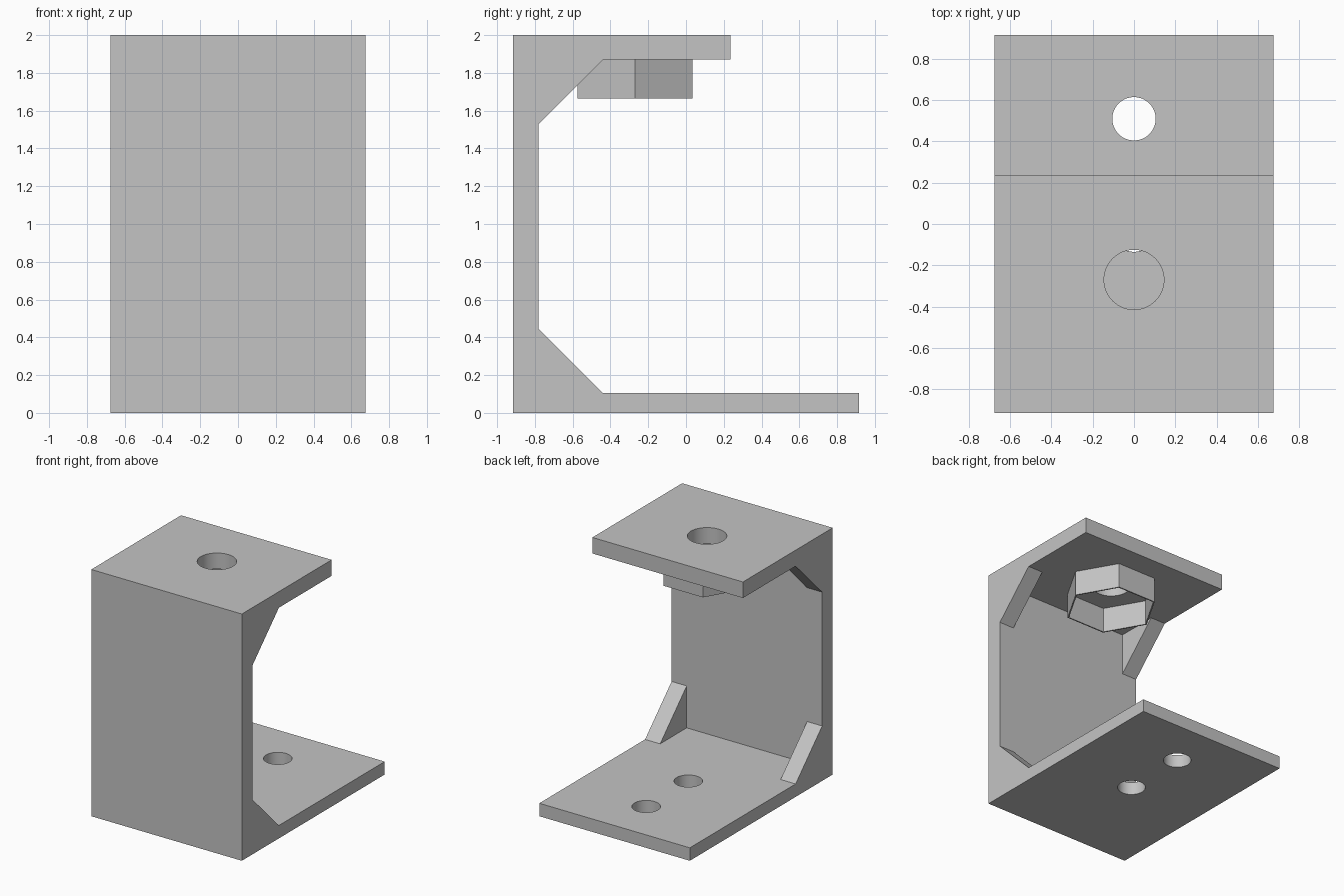
import bpy
import bmesh
from math import radians, tau, cos, sin

if "Cube" in bpy.data.objects:
    bpy.data.objects.remove(bpy.data.objects["Cube"], do_unlink=True)

GREY = (0.55, 0.55, 0.55, 1)
metal = bpy.data.materials.new("plain grey metal")
metal.use_nodes = True
metal.diffuse_color = GREY
metal.node_tree.nodes["Principled BSDF"].inputs["Base Color"].default_value = GREY

HALF = 0.675               # half width
BACK, LIP, FOOT = -0.915, 0.235, 0.915
WALL, UNDER, FLOOR = -0.78, 1.87, 0.105
GUSSET = 0.135             # gusset thickness
NUT_Y = -0.27


def prism(name, outline, axis, start, end, caps=True):
    """Extrude a closed outline along x (outline in y, z) or z (outline in x, y)."""
    bm = bmesh.new()
    place = (lambda p, t: (t, *p)) if axis == "x" else (lambda p, t: (*p, t))
    a = [bm.verts.new(place(p, start)) for p in outline]
    b = [bm.verts.new(place(p, end)) for p in outline]
    for i in range(len(a)):
        j = (i + 1) % len(a)
        bm.faces.new((a[i], a[j], b[j], b[i]))
    if caps:
        bm.faces.new(a[::-1])
        bm.faces.new(b)
    bmesh.ops.recalc_face_normals(bm, faces=bm.faces)
    mesh = bpy.data.meshes.new(name)
    bm.to_mesh(mesh)
    bm.free()
    mesh.materials.append(metal)
    obj = bpy.data.objects.new(name, mesh)
    bpy.context.collection.objects.link(obj)
    return obj


def ring(radius, y, sides):
    return [(radius * cos(tau * i / sides), y + radius * sin(tau * i / sides))
            for i in range(sides)]


def select(obj):
    bpy.ops.object.select_all(action="DESELECT")
    obj.select_set(True)
    bpy.context.view_layer.objects.active = obj


def combine(target, tool, operation):
    mod = target.modifiers.new(operation.title(), "BOOLEAN")
    mod.object, mod.operation, mod.solver = tool, operation, "EXACT"
    select(target)
    bpy.ops.object.modifier_apply(modifier=mod.name)
    bpy.data.objects.remove(tool, do_unlink=True)


# Bracket body: back wall with a short top plate and a long foot plate
bracket = prism("bracket", [
    (BACK, 0), (FOOT, 0), (FOOT, FLOOR), (WALL, FLOOR),
    (WALL, UNDER), (LIP, UNDER), (LIP, 2), (BACK, 2)], "x", -HALF, HALF)

# Four corner gussets, sunk slightly into the body before joining
SINK = 0.03
for plate_z, way in ((FLOOR, 1), (UNDER, -1)):
    corner = [(WALL, plate_z + way * 0.34), (WALL + 0.34, plate_z),
              (WALL + 0.34, plate_z - way * SINK),
              (WALL - SINK, plate_z - way * SINK),
              (WALL - SINK, plate_z + way * 0.34)]
    for side in (-1, 1):
        gusset = prism("gusset", corner, "x", side * HALF, side * (HALF - GUSSET))
        combine(bracket, gusset, "UNION")

# Bolt holes: one in the top plate, two in the foot plate
for radius, y, low, high in ((0.145, NUT_Y, 1.8, 2.1),
                             (0.105, -0.03, -0.1, 0.2),
                             (0.105, 0.51, -0.1, 0.2)):
    combine(bracket, prism("hole", ring(radius, y, 64), "z", low, high), "DIFFERENCE")

select(bracket)
bpy.ops.object.shade_smooth_by_angle(angle=radians(30))

# Open hexagonal nut under the top plate
nut = prism("hex_nut", ring(0.352, NUT_Y, 6), "z", 1.665, UNDER, caps=False)
shell = nut.modifiers.new("Wall", "SOLIDIFY")
shell.thickness, shell.offset, shell.use_even_offset = 0.01, -1, True
select(nut)
bpy.ops.object.modifier_apply(modifier=shell.name)
